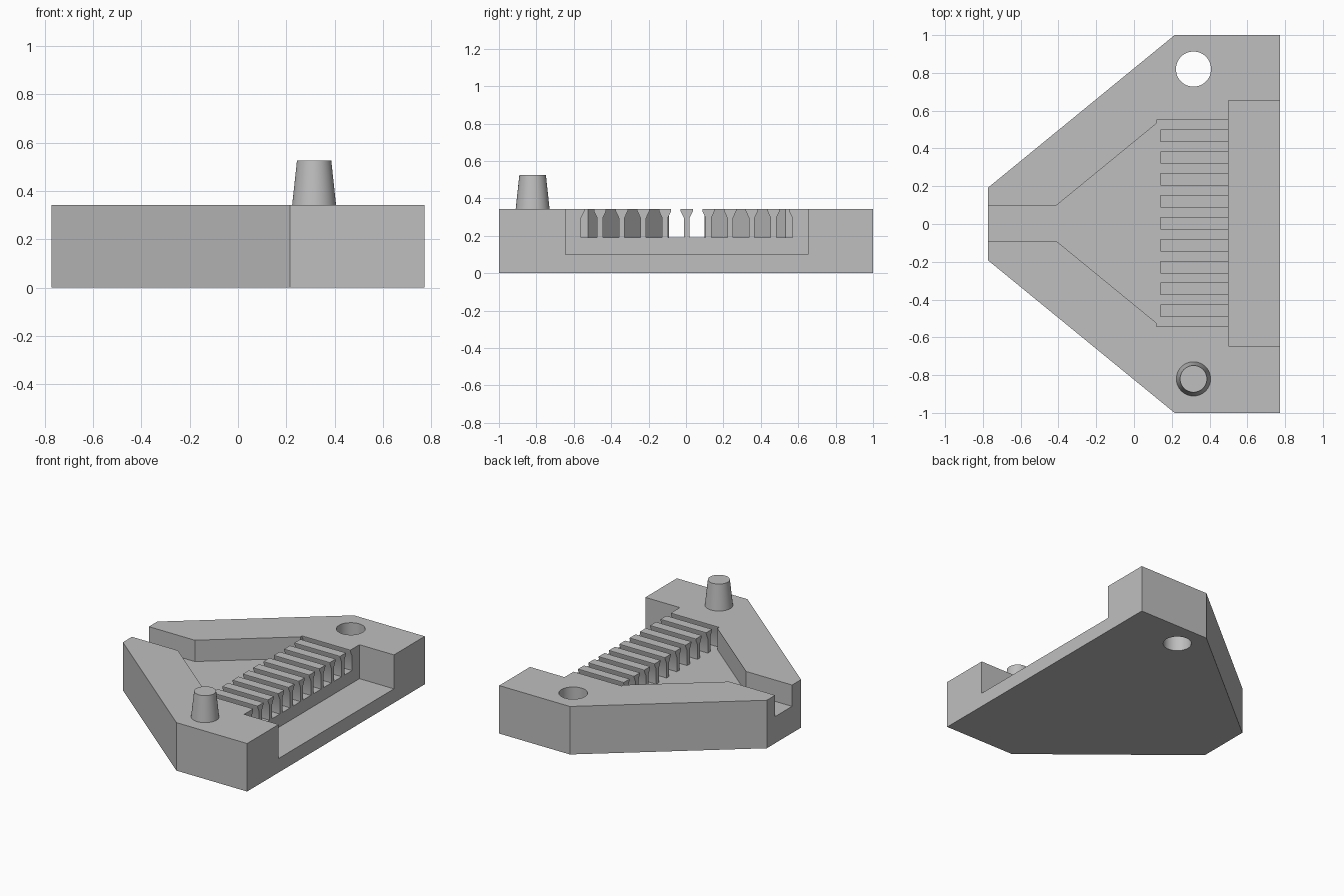
import bpy
import bmesh
import math
from mathutils import Vector

if "Cube" in bpy.data.objects:
    bpy.data.objects.remove(bpy.data.objects["Cube"], do_unlink=True)

TOP = 0.342      # top of the block
FLOOR = 0.19     # floor of funnel and slots
MID = 0.004      # centre line in y
PEG_X, PEG_Y = 0.315, 0.82

grey = bpy.data.materials.new("light grey")
grey.use_nodes = True
colour = (0.52, 0.52, 0.52, 1)
grey.diffuse_color = colour
grey.node_tree.nodes["Principled BSDF"].inputs["Base Color"].default_value = colour


def prism(name, points, offset):
    """Extrude a closed 3D outline along an offset."""
    bm = bmesh.new()
    face = bm.faces.new([bm.verts.new(p) for p in points])
    result = bmesh.ops.extrude_face_region(bm, geom=[face])
    moved = [v for v in result["geom"] if isinstance(v, bmesh.types.BMVert)]
    bmesh.ops.translate(bm, verts=moved, vec=Vector(offset))
    bmesh.ops.recalc_face_normals(bm, faces=bm.faces)
    mesh = bpy.data.meshes.new(name)
    bm.to_mesh(mesh)
    bm.free()
    obj = bpy.data.objects.new(name, mesh)
    bpy.context.collection.objects.link(obj)
    mesh.materials.append(grey)
    return obj


def mirrored(half, centre):
    """Close a half outline by mirroring it across the centre line."""
    return ([(x, centre + y) for x, y in half]
            + [(x, centre - y) for x, y in reversed(half)])


def plan(name, half, centre, bottom, top):
    points = [(x, y, bottom) for x, y in mirrored(half, centre)]
    return prism(name, points, (0, 0, top - bottom))


def cut(target, cutter):
    """Subtract a cutter and remove it."""
    mod = target.modifiers.new("cut", 'BOOLEAN')
    mod.operation = 'DIFFERENCE'
    mod.solver = 'EXACT'
    mod.object = cutter
    bpy.context.view_layer.objects.active = target
    bpy.ops.object.modifier_apply(modifier=mod.name)
    bpy.data.objects.remove(cutter, do_unlink=True)


def smooth(obj):
    bpy.ops.object.select_all(action='DESELECT')
    obj.select_set(True)
    bpy.context.view_layer.objects.active = obj
    bpy.ops.object.shade_smooth_by_angle(angle=math.radians(30))


# Tapered block
block = plan("mold_block", [(-0.772, 0.193), (0.215, 1), (0.772, 1)], 0, 0, TOP)

# Open recess on the long side
cut(block, plan("recess_cutter", [(0.5, 0.649), (0.9, 0.649)], MID, 0.1, 0.5))

# Pouring channel widening into a funnel
cut(block, plan("funnel_cutter", [(-0.9, 0.095), (-0.41, 0.095), (0.14, 0.545)],
                MID, FLOOR, 0.5))

# Row of slots with narrowed tops, leaving thin fins between them
profile = [(0.043, FLOOR), (0.043, 0.295), (0.025, 0.333), (0.025, 0.5)]
for i in range(10):
    y = MID + (i - 4.5) * 0.116
    outline = ([(0.12, y + w, z) for w, z in profile]
               + [(0.12, y - w, z) for w, z in reversed(profile)])
    cut(block, prism("slot_cutter", outline, (0.42, 0, 0)))

# Round locating hole
bpy.ops.mesh.primitive_cylinder_add(vertices=48, radius=0.093, depth=1,
                                    location=(PEG_X, PEG_Y, 0.2))
cut(block, bpy.context.object)
smooth(block)

# Tapered locating peg
bpy.ops.mesh.primitive_cone_add(vertices=48, radius1=0.091, radius2=0.071,
                                depth=0.525 - TOP + 0.002,
                                location=(PEG_X, -PEG_Y, (0.525 + TOP - 0.002) / 2))
peg = bpy.context.object
peg.name = "locating_peg"
peg.data.materials.append(grey)
smooth(peg)
